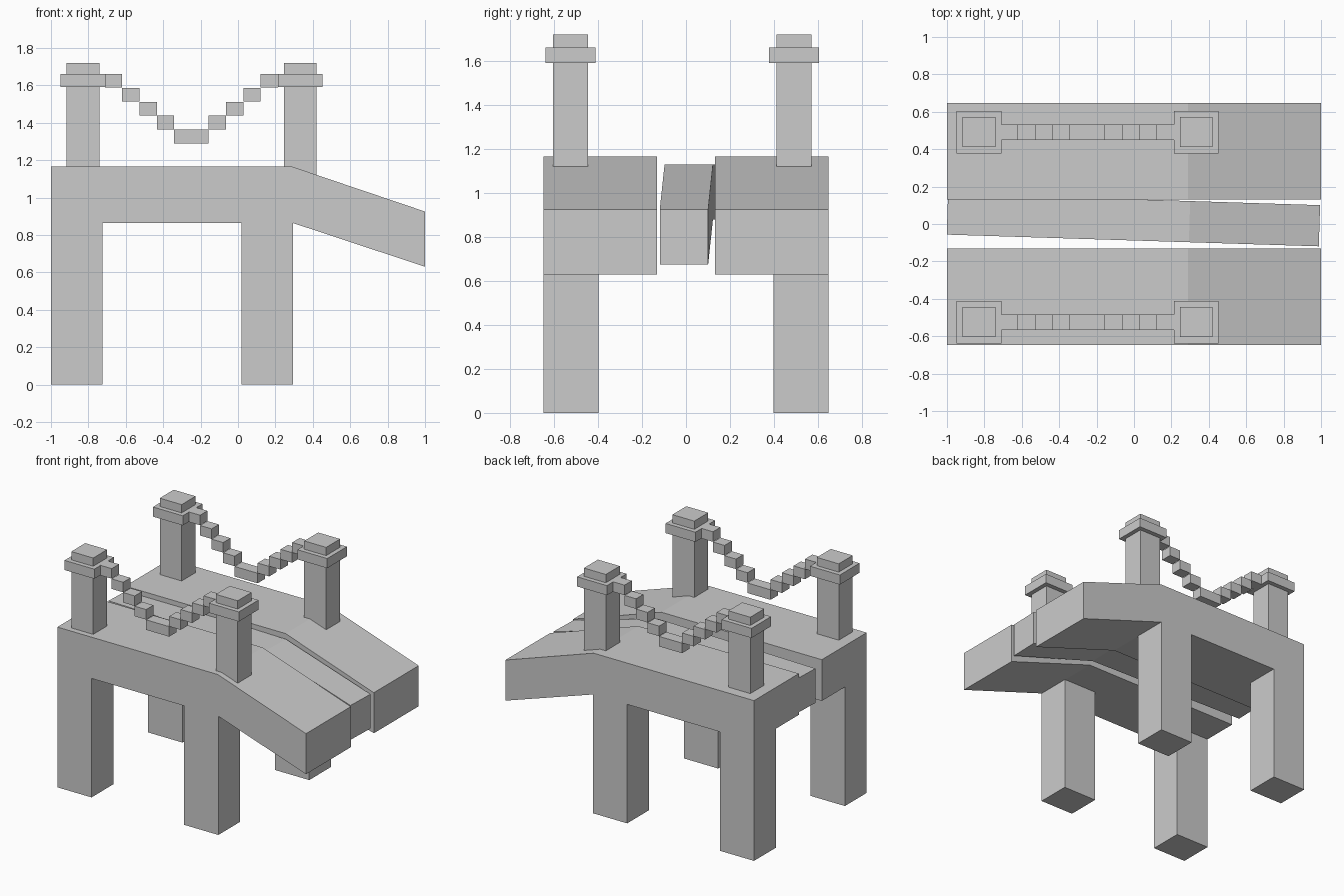
import bpy, bmesh, math
from mathutils import Matrix, Vector

cube = bpy.data.objects.get("Cube")
if cube:
    bpy.data.objects.remove(cube, do_unlink=True)

stone = bpy.data.materials.new("pale_grey_stone")
stone.use_nodes = True
stone.diffuse_color = (0.6, 0.6, 0.6, 1)
stone.node_tree.nodes["Principled BSDF"].inputs["Base Color"].default_value = (0.6, 0.6, 0.6, 1)


def finish(name, bm):
    bmesh.ops.recalc_face_normals(bm, faces=bm.faces)
    mesh = bpy.data.meshes.new(name)
    bm.to_mesh(mesh)
    bm.free()
    mesh.materials.append(stone)
    obj = bpy.data.objects.new(name, mesh)
    bpy.context.collection.objects.link(obj)
    return obj


def add_box(bm, x, y, z):
    """Add a box from (min, max) pairs."""
    lo, hi = Vector((x[0], y[0], z[0])), Vector((x[1], y[1], z[1]))
    mat = Matrix.Translation((lo + hi) / 2) @ Matrix.Diagonal((*(hi - lo), 1))
    bmesh.ops.create_cube(bm, size=1, matrix=mat)


def box(name, x, y, z):
    bm = bmesh.new()
    add_box(bm, x, y, z)
    return finish(name, bm)


def plank(name, profile, y0, y1):
    """Extrude a side profile across the width."""
    bm = bmesh.new()
    face = bm.faces.new([bm.verts.new((x, y0, z)) for x, z in profile])
    moved = bmesh.ops.extrude_face_region(bm, geom=[face])["geom"]
    verts = [v for v in moved if isinstance(v, bmesh.types.BMVert)]
    bmesh.ops.translate(bm, verts=verts, vec=(0, y1 - y0, 0))
    return finish(name, bm)


# Bent deck: two wide planks with a narrow, slightly turned one between them
outer = [(-1, 1.165), (0.29, 1.165), (1, 0.925), (1, 0.63), (0.29, 0.865), (-1, 0.865)]
inner = [(-0.995, 1.13), (0.3, 1.13), (0.995, 0.925), (0.995, 0.675), (0.3, 0.88), (-0.995, 0.88)]
plank("deck_right", outer, -0.647, -0.132)
plank("deck_left", outer, 0.132, 0.647)
middle = plank("deck_middle", inner, -0.11, 0.11)
middle.data.transform(Matrix.Translation((-0.003, 0.022, 0)) @ Matrix.Rotation(math.radians(-1.8), 4, "Z"))

for side, s, post_y in (("right", -1, -0.525), ("left", 1, 0.491)):
    # Square legs, flush with the deck sides
    leg_y = sorted((s * 0.397, s * 0.647))
    for end, x in (("rear", -1), ("ramp", 0.02)):
        box(f"leg_{side}_{end}", (x, x + 0.275), leg_y, (0, 0.865))

    # Posts with collars
    for end, x in (("rear", -0.829), ("ramp", 0.333)):
        for part, rx, ry, z in (("post", 0.088, 0.08, (1.12, 1.72)),
                                ("collar", 0.12, 0.113, (1.59, 1.66))):
            box(f"{part}_{side}_{end}", (x - rx, x + rx), (post_y - ry, post_y + ry), z)

    # Hanging chain of stepped blocks
    bm = bmesh.new()
    chain_y = (post_y - 0.042, post_y + 0.042)
    step, drop, mid = 0.0925, 0.0745, -0.249
    for i in range(4):
        a = mid - (5 - i) * step
        z = (1.588 - i * drop, 1.661 - i * drop)
        add_box(bm, (a, a + step), chain_y, z)
        add_box(bm, (2 * mid - a - step, 2 * mid - a), chain_y, z)
    add_box(bm, (mid - step, mid + step), chain_y, (1.29, 1.363))
    finish(f"chain_{side}", bm)
